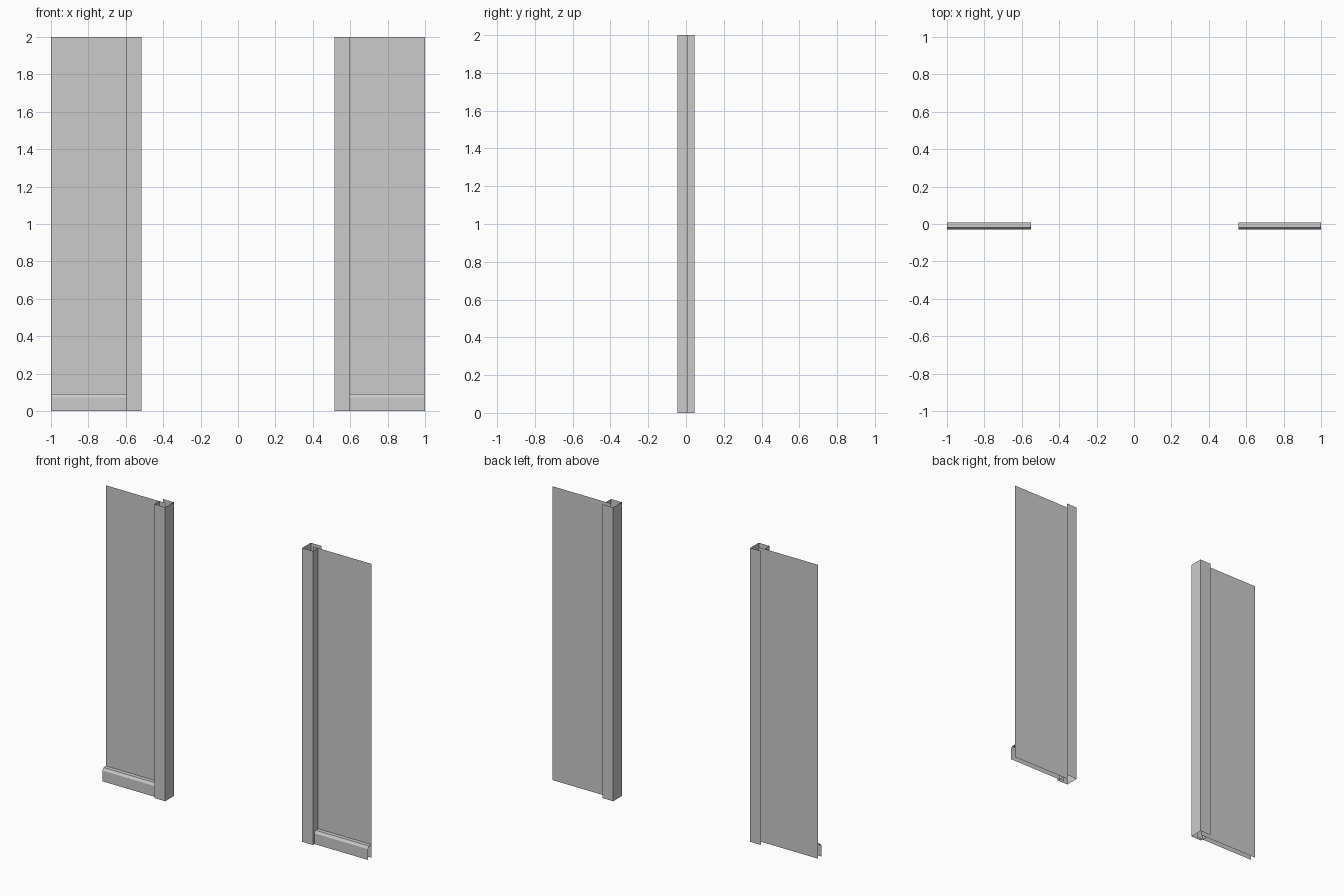
import bpy
from mathutils import Vector

cube = bpy.data.objects.get("Cube")
if cube:
    bpy.data.objects.remove(cube, do_unlink=True)

GREY = (0.6, 0.6, 0.6, 1.0)
paint = bpy.data.materials.new("plain_grey")
paint.use_nodes = True
paint.diffuse_color = GREY
paint.node_tree.nodes["Principled BSDF"].inputs["Base Color"].default_value = GREY


def sweep(name, profile, direction, flip):
    """Open thin sheet: a profile line pulled along a straight direction."""
    points = [Vector(p) for p in profile]
    n = len(points)
    verts = points + [p + Vector(direction) for p in points]
    faces = [(i, i + 1, n + i + 1, n + i) for i in range(n - 1)]
    if flip:
        faces = [f[::-1] for f in faces]
    mesh = bpy.data.meshes.new(name)
    mesh.from_pydata(verts, [], faces)
    mesh.materials.append(paint)
    obj = bpy.data.objects.new(name, mesh)
    bpy.context.collection.objects.link(obj)
    return obj


HEIGHT = 2.0
WALL_Y = 0.008       # wall sheet
JAMB_Y = 0.046       # half depth of the door jamb
REVEAL, TRIM = 0.516, 0.597

for side, s, inner in (("left", 1, 0.56), ("right", -1, 0.55)):
    # Wall sheet, running a little way into the jamb
    sweep(side + "_wall", [(s * inner, WALL_Y, 0), (s, WALL_Y, 0)],
          (0, 0, HEIGHT), s < 0)

    # Folded door jamb: back flange, reveal, front flange, return to the wall
    jamb = [(TRIM, JAMB_Y), (REVEAL, JAMB_Y), (REVEAL, -JAMB_Y),
            (TRIM, -JAMB_Y), (TRIM, WALL_Y)]
    sweep(side + "_jamb", [(s * x, y, 0) for x, y in jamb],
          (0, 0, HEIGHT), s < 0)

    # Skirting board with a chamfered top edge
    skirting = [(-0.03, 0), (-0.03, 0.073), (-0.019, 0.09), (WALL_Y, 0.09)]
    sweep(side + "_skirting", [(s * inner, y, z) for y, z in skirting],
          (s * (1 - inner), 0, 0), s > 0)
